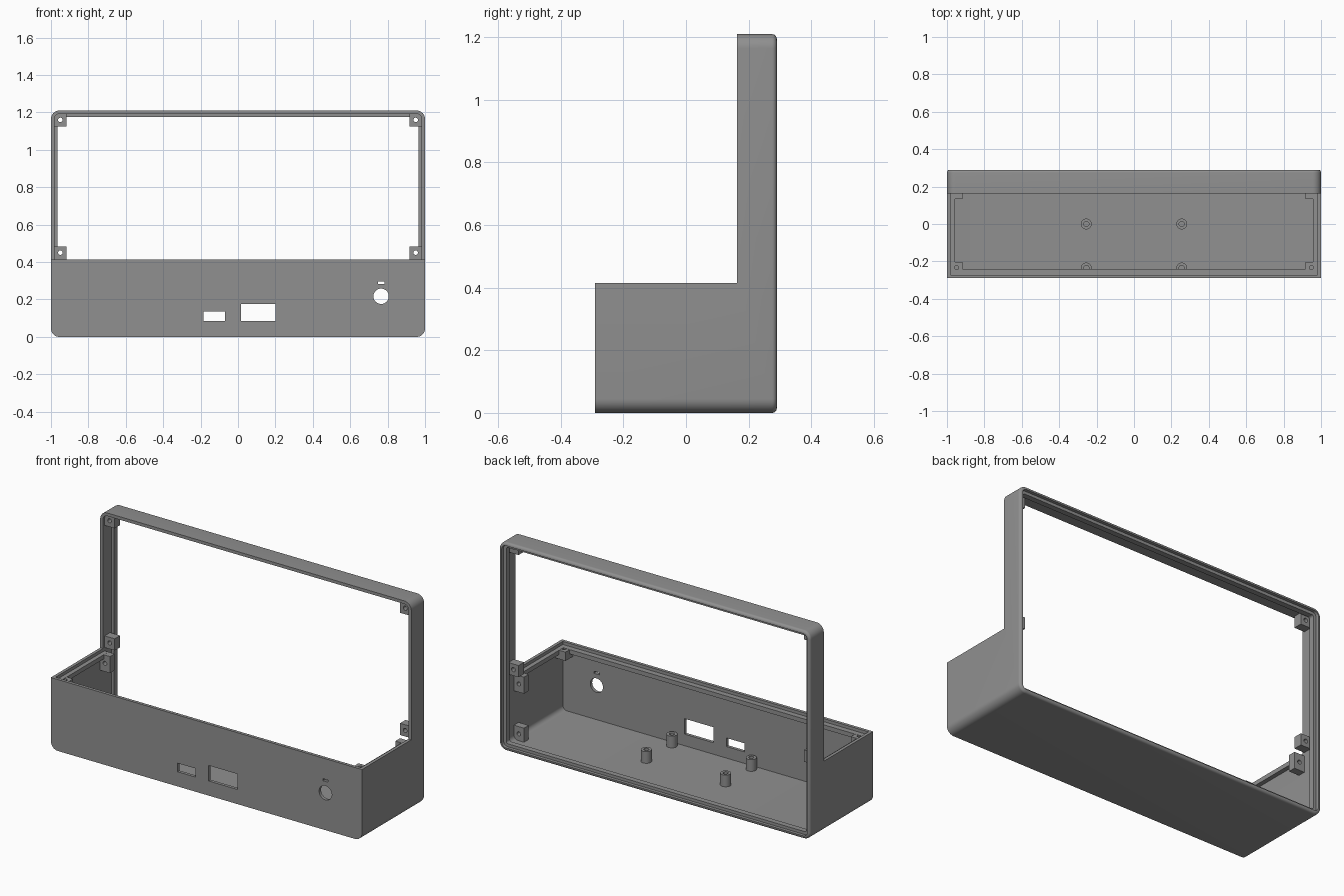
import bpy, bmesh, math
from mathutils import Matrix

if "Cube" in bpy.data.objects:
    bpy.data.objects.remove(bpy.data.objects["Cube"])

W, D, H = 1.0, 0.29, 1.21      # half width, half depth, height
BOX_TOP, FRAME_Y = 0.415, 0.163
WALL = 0.018

mat = bpy.data.materials.new("grey plastic")
mat.diffuse_color = (0.28, 0.28, 0.28, 1)
mat.use_nodes = True
mat.node_tree.nodes["Principled BSDF"].inputs["Base Color"].default_value = mat.diffuse_color


def finish(bm, name):
    bmesh.ops.recalc_face_normals(bm, faces=bm.faces)
    me = bpy.data.meshes.new(name)
    bm.to_mesh(me)
    bm.free()
    me.materials.append(mat)
    ob = bpy.data.objects.new(name, me)
    bpy.context.collection.objects.link(ob)
    return ob


def box(name, x0, x1, y0, y1, z0, z1):
    bm = bmesh.new()
    bmesh.ops.create_cube(bm, size=1)
    for v in bm.verts:
        v.co = ((x0 + x1) / 2 + v.co.x * (x1 - x0),
                (y0 + y1) / 2 + v.co.y * (y1 - y0),
                (z0 + z1) / 2 + v.co.z * (z1 - z0))
    return finish(bm, name)


def cylinder(name, r, length, pos, axis="z", seg=32):
    bm = bmesh.new()
    m = Matrix.Translation(pos)
    if axis == "y":
        m = m @ Matrix.Rotation(math.pi / 2, 4, "X")
    bmesh.ops.create_cone(bm, cap_ends=True, segments=seg, radius1=r,
                          radius2=r, depth=length, matrix=m)
    return finish(bm, name)


def rounded_prism(name, sections, radius=0.045, seg=8):
    """Rounded rectangle in xz, lofted through (y, inset) sections."""
    bm = bmesh.new()
    rings = []
    for y, inset in sections:
        r = max(radius - inset, 0.012)
        hx, hz = W - inset - r, H / 2 - inset - r
        ring = []
        for k, (sx, sz) in enumerate([(1, 1), (-1, 1), (-1, -1), (1, -1)]):
            for i in range(seg + 1):
                a = math.pi / 2 * (k + i / seg)
                ring.append(bm.verts.new((sx * hx + r * math.cos(a), y,
                                          H / 2 + sz * hz + r * math.sin(a))))
        rings.append(ring)
    n = len(rings[0])
    for a, b in zip(rings, rings[1:]):
        for i in range(n):
            bm.faces.new((a[i], a[(i + 1) % n], b[(i + 1) % n], b[i]))
    bm.faces.new(rings[0])
    bm.faces.new(rings[-1])
    return finish(bm, name)


def cut(ob, *cutters):
    for c in cutters:
        mod = ob.modifiers.new("cut", "BOOLEAN")
        mod.operation, mod.solver, mod.object = "DIFFERENCE", "EXACT", c
        bpy.context.view_layer.objects.active = ob
        bpy.ops.object.modifier_apply(modifier=mod.name)
        bpy.data.objects.remove(c)
    return ob


# outer shell: L-shaped, hollow, open at the back and on top of the front box
f = 0.015
fillet = [(D - f + f * math.sin(a), f - f * math.cos(a))
          for a in [math.pi / 2 * i / 6 for i in range(7)]]
shell = rounded_prism("shell", [(-D, 0)] + fillet)
cut(shell,
    rounded_prism("cavity", [(-D + WALL, WALL), (D + 0.1, WALL)]),
    box("upper_cut", -1.2, 1.2, -0.5, FRAME_Y, BOX_TOP, 1.5),
    # openings in the front panel
    box("small_port", -0.185, -0.07, -0.4, -0.2, 0.085, 0.135),
    box("large_port", 0.015, 0.2, -0.4, -0.2, 0.085, 0.175),
    box("slot", 0.748, 0.782, -0.4, -0.2, 0.283, 0.295),
    cylinder("round_port", 0.041, 0.2, (0.765, -0.3, 0.217), "y", 40))

# inner lip around the back opening
e = WALL - 0.002
lip = rounded_prism("back_lip", [(0.24, e), (0.272, e)])
cut(lip, rounded_prism("lip_hole", [(0.1, 0.035), (0.4, 0.035)]))

# recessed ledge under the rim of the front box
L0, L1 = 0.372, 0.397
box("front_ledge", -W + e, W - e, -D + e, -0.24, L0, L1)

for s, side in ((-1, "left"), (1, "right")):
    def sbox(name, a, b, *rest):
        return box(side + "_" + name, min(s * a, s * b), max(s * a, s * b), *rest)

    sbox("ledge", 0.957, W - e, -0.24, FRAME_Y, L0, L1)
    # front corner post with a vertical screw hole
    cut(sbox("front_post", 0.917, W - e, -D + e, -0.203, 0.345, L1 - 0.001),
        cylinder("hole", 0.012, 0.2, (s * 0.95, -0.235, 0.38)))
    # screw blocks in the frame corners
    for z0, z1, nm in ((1.125, H - e, "frame_top_block"),
                       (0.415, 0.483, "frame_low_block")):
        zc = 1.16 if z0 > 1 else 0.45
        cut(sbox(nm, 0.917, W - e, 0.178, 0.228, z0, z1),
            cylinder("hole", 0.012, 0.3, (s * 0.95, 0.2, zc), "y"))
    # screw blocks inside the box
    for z0, z1, nm in ((0.3, 0.396, "box_top_block"),
                       (e, 0.1, "box_low_block")):
        cut(sbox(nm, 0.917, W - e, 0.135, 0.178, z0, z1),
            cylinder("hole", 0.012, 0.3, (s * 0.95, 0.15, (z0 + z1) / 2), "y"))
    # circuit board standoffs
    for y, nm in ((0.0, "rear_standoff"), (-0.235, "front_standoff")):
        cut(cylinder(side + "_" + nm, 0.029, 0.07, (s * 0.255, y, e + 0.035)),
            cylinder("hole", 0.014, 0.1, (s * 0.255, y, 0.08)))

# smooth rounded corners, keep edges sharp
bpy.ops.object.select_all(action="DESELECT")
for ob in bpy.context.collection.objects:
    ob.select_set(True)
bpy.context.view_layer.objects.active = shell
bpy.ops.object.shade_smooth_by_angle(angle=math.radians(30))
